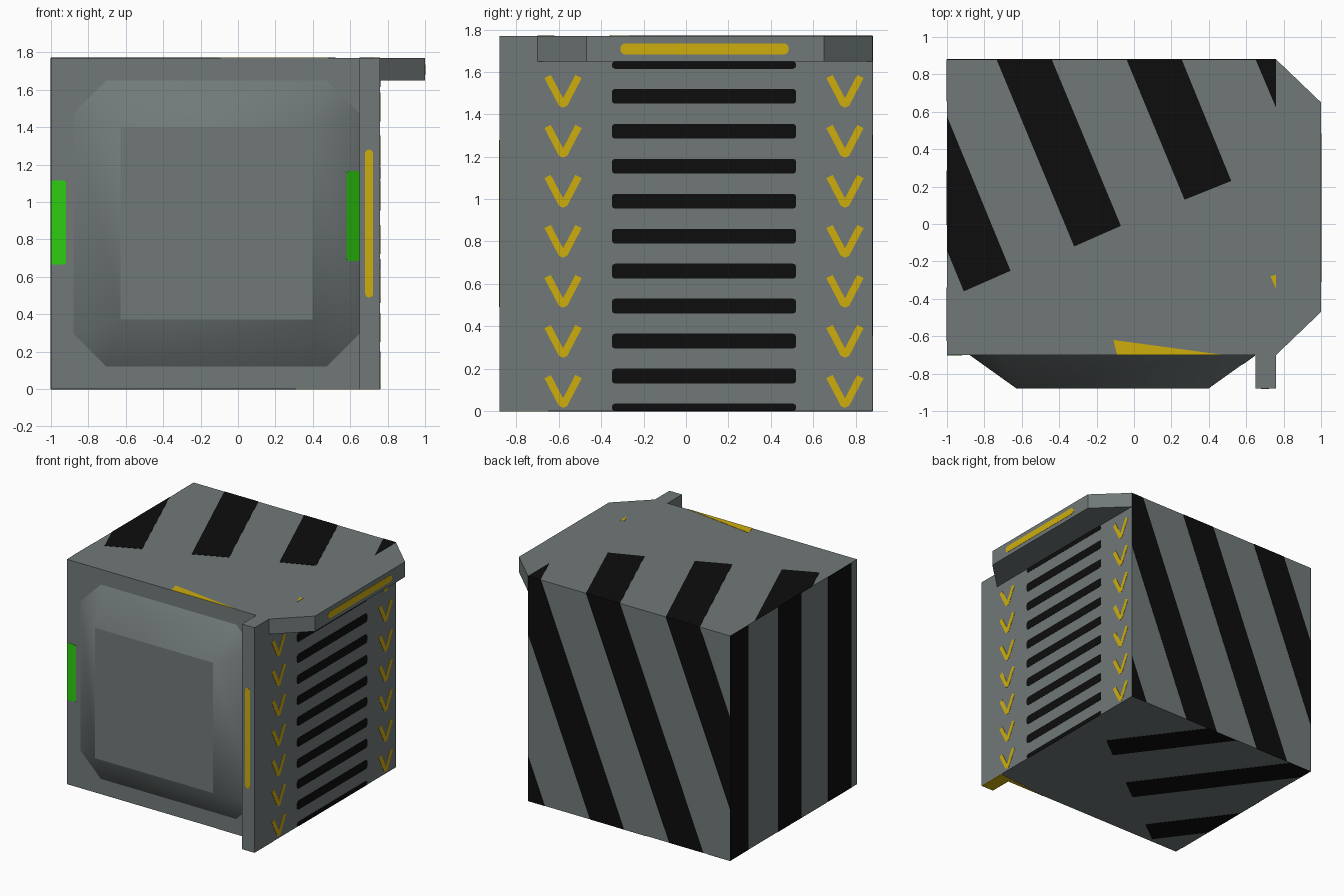
import bpy, bmesh, math
from mathutils import Vector

if "Cube" in bpy.data.objects:
    bpy.data.objects.remove(bpy.data.objects["Cube"])

X0, X1, Y0, Y1, H = -1.0, 0.76, -0.70, 0.88, 1.77   # body extents
T = 0.002                                           # paint plate half thickness


def material(name, rgb):
    m = bpy.data.materials.new(name)
    m.diffuse_color = (*rgb, 1)
    m.use_nodes = True
    m.node_tree.nodes["Principled BSDF"].inputs["Base Color"].default_value = m.diffuse_color
    return m


GREY = material("steel grey", (0.165, 0.190, 0.190))
BLACK = material("black", (0.004, 0.004, 0.004))
YELLOW = material("warning yellow", (0.62, 0.42, 0.004))
GREEN = material("signal green", (0.026, 0.62, 0.005))


def finish(name, bm, mat):
    bmesh.ops.recalc_face_normals(bm, faces=bm.faces)
    me = bpy.data.meshes.new(name)
    bm.to_mesh(me)
    bm.free()
    me.materials.append(mat)
    ob = bpy.data.objects.new(name, me)
    bpy.context.collection.objects.link(ob)
    return ob


def prisms(name, polys, place, d0, d1, mat):
    """Extrude 2D polygons from depth d0 to d1; place maps (a, b, depth) to 3D."""
    bm = bmesh.new()
    for p in polys:
        lo = [bm.verts.new(place(a, b, d0)) for a, b in p]
        hi = [bm.verts.new(place(a, b, d1)) for a, b in p]
        bm.faces.new(lo)
        bm.faces.new(hi)
        for i in range(len(p)):
            j = (i + 1) % len(p)
            bm.faces.new((lo[i], lo[j], hi[j], hi[i]))
    return finish(name, bm, mat)


def paint(name, polys, place, mat):
    return prisms(name, polys, place, -T, T, mat)


def rect(a0, a1, b0, b1):
    return [(a0, b0), (a1, b0), (a1, b1), (a0, b1)]


def round_rect(a0, a1, b0, b1, r, n=4):
    pts = []
    for k, (a, b) in enumerate(((a1 - r, b1 - r), (a0 + r, b1 - r),
                                (a0 + r, b0 + r), (a1 - r, b0 + r))):
        for i in range(n + 1):
            t = math.pi / 2 * (k + i / n)
            pts.append((a + r * math.cos(t), b + r * math.sin(t)))
    return pts


def clip(poly, a0, a1, b0, b1):
    """Cut a polygon down to a rectangle."""
    for axis, lim, s in ((0, a0, 1), (0, a1, -1), (1, b0, 1), (1, b1, -1)):
        out = []
        for i, p in enumerate(poly):
            q = poly[(i + 1) % len(poly)]
            dp, dq = s * (p[axis] - lim), s * (q[axis] - lim)
            if dp >= 0:
                out.append(p)
            if dp * dq < 0:
                f = dp / (dp - dq)
                out.append((p[0] + f * (q[0] - p[0]), p[1] + f * (q[1] - p[1])))
        poly = out
    return poly


# Mappings onto each side; depth points outward
top = lambda a, b, d: (a, b, H + d)
bottom = lambda a, b, d: (a, b, -d)
back = lambda a, b, d: (a, Y1 + d, b)
left = lambda a, b, d: (X0 - d, a, b)
right = lambda a, b, d: (X1 + d, a, b)
front = lambda a, b, d: (a, Y0 - d, b)
fin_front = lambda a, b, d: (a, -0.88 - d, b)
awning_front = lambda a, b, d: (1 + d, a, b)
level = lambda a, b, d: (a, b, d)

# Main solids
prisms("body", [rect(X0, X1, Y0, Y1)], level, 0, H, GREY)
prisms("front_fin", [rect(0.65, X1, -0.88, Y0)], level, 0, H, GREY)
prisms("awning", [[(X1, Y0), (1, -0.47), (1, 0.65), (X1, Y1)]], level, 1.65, H, GREY)

# Raised front panel: octagon base tapering to a square face
cx, cz, R, C, S = -0.115, 0.885, 0.765, 0.59, 0.513
bm = bmesh.new()
base, face = [], []
for sx, sz in ((1, 1), (-1, 1), (-1, -1), (1, -1)):
    pair = [(R, C), (C, R)] if sx * sz > 0 else [(C, R), (R, C)]
    base += [bm.verts.new((cx + sx * a, Y0, cz + sz * b)) for a, b in pair]
    face.append(bm.verts.new((cx + sx * S, -0.88, cz + sz * S)))
bm.faces.new(face)
for i in range(4):
    j = (i + 1) % 4
    a, b, c = base[2 * i], base[2 * i + 1], base[2 * j]
    bm.faces.new((a, b, face[i])).smooth = True
    bm.faces.new((b, c, face[j], face[i])).smooth = True
finish("front_panel", bm, GREY)

# Black stripes: top, back, left, bottom
tops = [[(-1.42, 0.88), (-1.125, 0.88), (-0.66, -0.25), (-0.91, -0.36)],
        [(-0.735, 0.88), (-0.44, 0.88), (-0.07, -0.01), (-0.32, -0.12)],
        [(-0.04, 0.88), (0.255, 0.88), (0.52, 0.23), (0.27, 0.13)],
        [(0.65, 0.88), (0.76, 0.88), (0.76, 0.62)]]
paint("top_stripes", [clip(p, X0, X1, Y0, Y1) for p in tops], top, BLACK)

lean = 0.41 * H
backs = [[(x, H), (x + 0.295, H), (x + 0.295 - lean, 0), (x - lean, 0)]
         for x in (1.34, 0.65, -0.04, -0.735)]
paint("back_stripes", [clip(p, X0, X1, 0, H) for p in backs], back, BLACK)

paint("left_stripes", [rect(a, b, 0, H) for a, b in
                       ((0.655, Y1), (-0.005, 0.285), (-0.625, -0.34))], left, BLACK)

bottoms = []
for k in range(3):
    x, y = 0.48 - 0.52 * k, 0.245 - 0.39 * k
    bottoms.append([(x, y), (x - 0.18, y - 0.135),
                    (x - 1.68, y + 1.882), (x - 1.5, y + 2.017)])
paint("bottom_stripes", [clip(p, X0, X1, Y0, Y1) for p in bottoms], bottom, BLACK)

# Right side: grille bars and chevrons
bars = []
for i in range(11):
    z0, z1 = max(0, i * 0.165 - 0.035), min(1.65, i * 0.165 + 0.035)
    bars.append(round_rect(-0.35, 0.52, z0, z1, 0.015, 2))
paint("grille_bars", bars, right, BLACK)

chevrons = []
for y in (-0.58, 0.75):
    for i in range(7):
        z = 0.015 + i * 0.236
        chevrons.append([(y, z), (y + 0.02, z + 0.01), (y + 0.088, z + 0.14),
                         (y + 0.058, z + 0.155), (y, z + 0.045),
                         (y - 0.058, z + 0.155), (y - 0.088, z + 0.14),
                         (y - 0.02, z + 0.01)])
paint("chevrons", chevrons, right, YELLOW)

# Yellow marks
paint("awning_mark", [round_rect(-0.31, 0.485, 1.682, 1.735, 0.025)], awning_front, YELLOW)
paint("fin_mark", [round_rect(0.68, 0.722, 0.49, 1.28, 0.02)], fin_front, YELLOW)
paint("top_marks", [[(-0.11, -0.62), (-0.09, -0.70), (0.48, -0.70)],
                    [(0.73, -0.28), (0.76, -0.27), (0.76, -0.35)]], top, YELLOW)
paint("bottom_marks", [[(0.31, -0.70), (0.76, -0.70), (0.76, -0.65)],
                       rect(0.65, 0.76, -0.88, -0.70)], bottom, YELLOW)

# Green lights beside the front panel
paint("left_light", [round_rect(-1.0, -0.92, 0.665, 1.115, 0.01, 2)], front, GREEN)
n = Vector((0.18, -0.252, 0)).normalized()
slope = lambda a, b, d: Vector((a, Y0 - (0.65 - a) * 0.18 / 0.252, b)) + n * d
paint("right_light", [round_rect(0.58, 0.648, 0.685, 1.165, 0.01, 2)], slope, GREEN)
